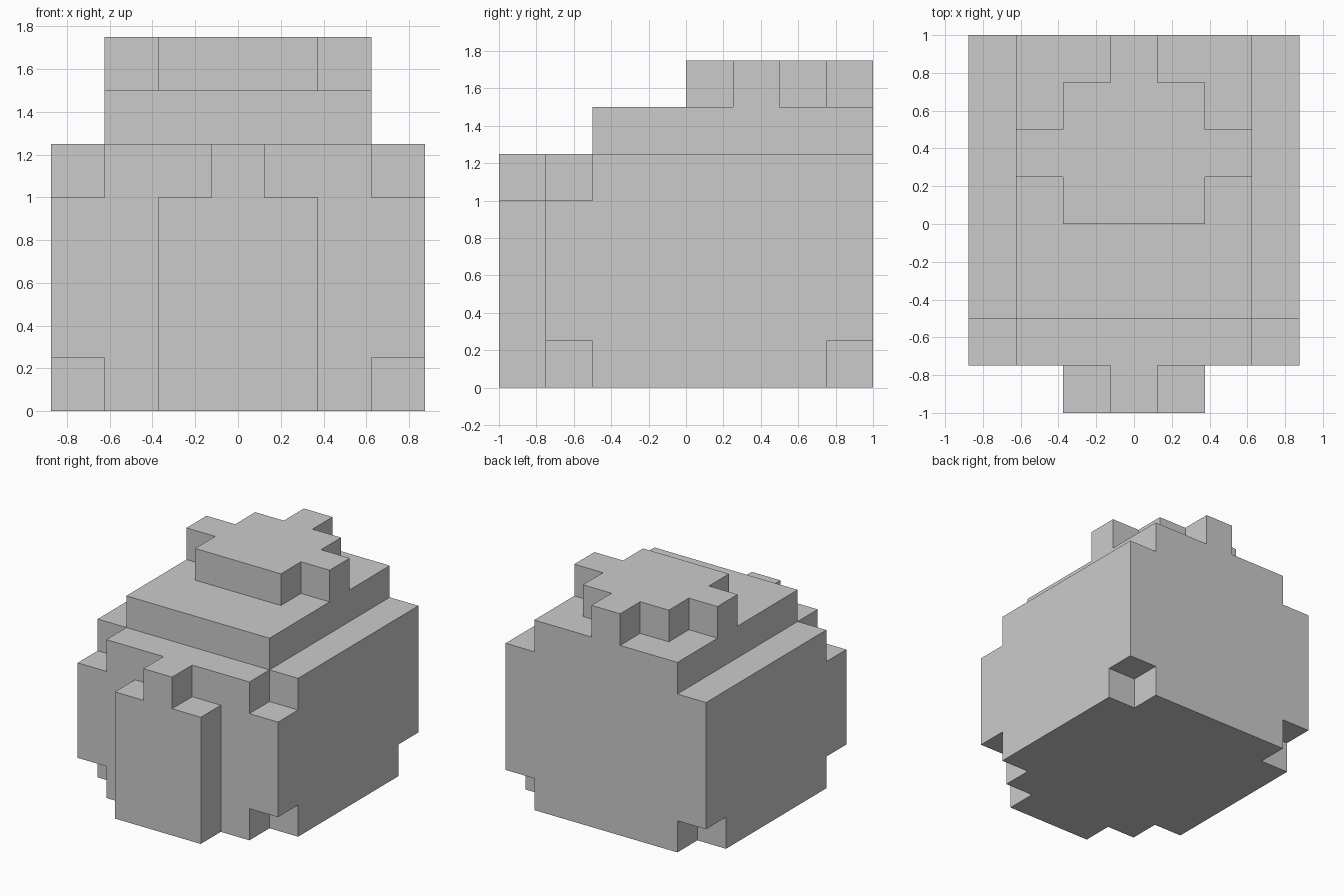
import bpy, bmesh
from itertools import product
from mathutils import Vector

if "Cube" in bpy.data.objects:
    bpy.data.objects.remove(bpy.data.objects["Cube"])

U = 0.25                              # edge of one block
ORIGIN = Vector((-0.875, -1.0, 0.0))


def box(x, y, z):
    """Set of blocks in inclusive index ranges."""
    return set(product(*[range(a, b + 1) for a, b in (x, y, z)]))


# Body: big block with its bottom corners and top front corners notched
body = box((0, 6), (1, 7), (0, 4))
for x in (0, 6):
    body -= {(x, 1, 0), (x, 7, 0), (x, 1, 4)}

parts = {
    "body": body,
    # Front panel with a small tab on top
    "front_panel": box((2, 4), (0, 0), (0, 3)) | {(3, 0, 4)},
    # Stepped tier above the body
    "upper_tier": box((1, 5), (2, 7), (5, 5)),
    # Cross-shaped cap with side and back tabs
    "top_cap": box((2, 4), (4, 6), (6, 6)) | box((1, 5), (5, 5), (6, 6)) | {(3, 7, 6)},
}
solid = set().union(*parts.values())


def build(name, cells):
    """Outer skin of the blocks, open where it touches another part."""
    bm = bmesh.new()
    for cell in cells:
        for axis, side in product(range(3), (0, 1)):
            near = list(cell)
            near[axis] += 2 * side - 1
            if tuple(near) in solid:
                continue
            ring = []
            for u, v in ((0, 0), (1, 0), (1, 1), (0, 1)):
                p = Vector(cell)
                p[axis] += side
                p[(axis + 1) % 3] += u
                p[(axis + 2) % 3] += v
                ring.append(bm.verts.new(ORIGIN + p * U))
            bm.faces.new(ring if side else ring[::-1])
    # Weld the blocks and merge flat areas into single faces
    bmesh.ops.remove_doubles(bm, verts=bm.verts, dist=0.001)
    bmesh.ops.dissolve_limit(bm, angle_limit=0.01, verts=bm.verts, edges=bm.edges)
    mesh = bpy.data.meshes.new(name)
    bm.to_mesh(mesh)
    bm.free()
    bpy.context.collection.objects.link(bpy.data.objects.new(name, mesh))


for name, cells in parts.items():
    build(name, cells)
